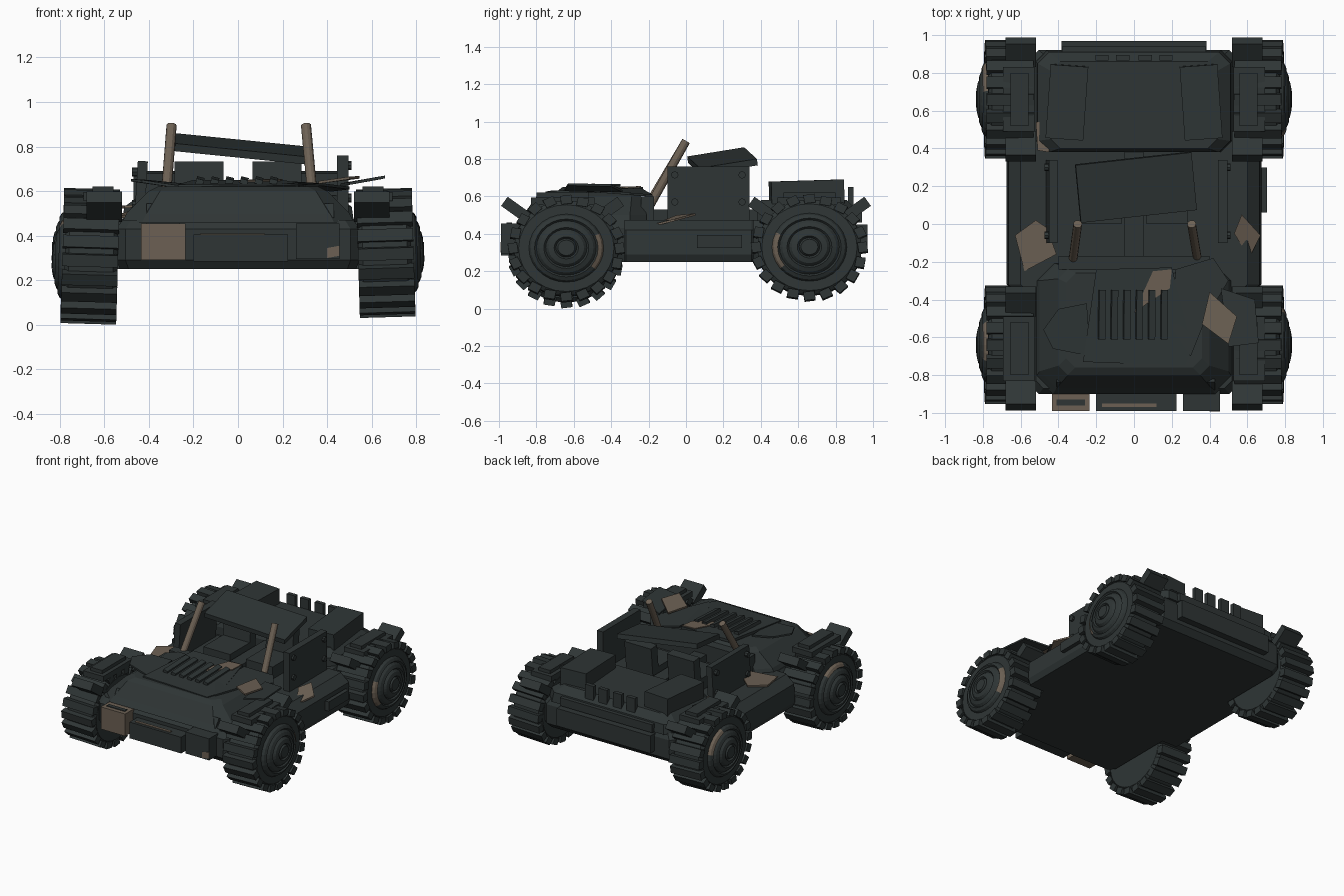
import bpy, bmesh, math
from mathutils import Matrix, Vector, Euler

if "Cube" in bpy.data.objects:
    bpy.data.objects.remove(bpy.data.objects["Cube"])


def material(name, rgb):
    m = bpy.data.materials.new(name)
    m.diffuse_color = (*rgb, 1)
    m.use_nodes = True
    m.node_tree.nodes["Principled BSDF"].inputs["Base Color"].default_value = m.diffuse_color
    return m


SLATE = material("dark slate", (0.028, 0.036, 0.036))
RUST = material("rusty brown", (0.150, 0.118, 0.088))


def finish(name, bm, mats):
    bmesh.ops.recalc_face_normals(bm, faces=bm.faces)
    me = bpy.data.meshes.new(name)
    bm.to_mesh(me)
    bm.free()
    for m in mats:
        me.materials.append(m)
    ob = bpy.data.objects.new(name, me)
    bpy.context.collection.objects.link(ob)
    return ob


def box(name, loc, size, rot=(0, 0, 0), mat=SLATE):
    bm = bmesh.new()
    m = Matrix.Translation(loc) @ Euler(rot).to_matrix().to_4x4() @ Matrix.Diagonal((*size, 1))
    bmesh.ops.create_cube(bm, size=1, matrix=m)
    return finish(name, bm, [mat])


def span(name, x, y, z, mat=SLATE, rot=(0, 0, 0)):
    """Box given by its extents on each axis."""
    return box(name, [(a + b) / 2 for a, b in (x, y, z)], [b - a for a, b in (x, y, z)], rot, mat)


def loft(name, layers, mat=SLATE):
    """Stack of chamfered rectangles: (z, half width, y front, y back, chamfer)."""
    bm = bmesh.new()
    rings = []
    for z, w, y0, y1, c in layers:
        pts = [(-w + c, y0), (w - c, y0), (w, y0 + c), (w, y1 - c),
               (w - c, y1), (-w + c, y1), (-w, y1 - c), (-w, y0 + c)]
        rings.append([bm.verts.new((x, y, z)) for x, y in pts])
    for a, b in zip(rings, rings[1:]):
        for i in range(8):
            j = (i + 1) % 8
            bm.faces.new((a[i], a[j], b[j], b[i]))
    bm.faces.new(rings[0])
    bm.faces.new(rings[-1])
    return finish(name, bm, [mat])


def sheet(name, pts, mat=SLATE, t=0.012):
    """Thin plate hanging below an outline of 3D points."""
    bm = bmesh.new()
    top = [bm.verts.new(p) for p in pts]
    low = [bm.verts.new((p[0], p[1], p[2] - t)) for p in pts]
    bm.faces.new(top)
    bm.faces.new(low[::-1])
    for i in range(len(pts)):
        j = (i + 1) % len(pts)
        bm.faces.new((top[i], low[i], low[j], top[j]))
    return finish(name, bm, [mat])


def rod(name, a, b, r, mat=SLATE, n=12):
    a, b = Vector(a), Vector(b)
    bm = bmesh.new()
    m = Matrix.Translation((a + b) / 2) @ (b - a).to_track_quat('Z', 'Y').to_matrix().to_4x4()
    bmesh.ops.create_cone(bm, cap_ends=True, segments=n, radius1=r, radius2=r,
                          depth=(b - a).length, matrix=m)
    return finish(name, bm, [mat])


# Wheel: lathed tyre with stepped hub, plus skewed tread lugs
PROFILE = [(-.12, .20), (-.12, .255), (-.10, .28), (.10, .28), (.118, .255), (.118, .20),
           (.135, .19), (.145, .17), (.135, .16), (.15, .145), (.16, .12), (.15, .11),
           (.165, .095), (.172, .065), (.16, .055), (.175, .045)]


def wheel(name, x, y, z, side, patch):
    bm = bmesh.new()
    n = 28
    rings = [[bm.verts.new((px * side, r * math.cos(i * math.tau / n), r * math.sin(i * math.tau / n)))
              for i in range(n)] for px, r in PROFILE]
    for k, (a, b) in enumerate(zip(rings, rings[1:])):
        for i in range(n):
            j = (i + 1) % n
            f = bm.faces.new((a[i], a[j], b[j], b[i]))
            if k in (5, 6) and (i - patch) % n < 5:
                f.material_index = 1
    bm.faces.new(rings[0])
    bm.faces.new(rings[-1])
    for i in range(20):
        m = (Matrix.Rotation(i * math.tau / 20, 4, 'X') @ Matrix.Translation((0.003 * side, 0, .285))
             @ Matrix.Rotation(.14, 4, 'X') @ Matrix.Diagonal((.25, .06, .05, 1)))
        bmesh.ops.create_cube(bm, size=1, matrix=m)
    ob = finish(name, bm, [SLATE, RUST])
    ob.location = (x, y, z)
    ob.scale = (1, 1, .91)
    ob.rotation_euler = (0, -.03 * side, 0)


wheel("front_left_wheel", -.66, -.64, .29, -1, 4)
wheel("front_right_wheel", .66, -.64, .32, 1, 25)
wheel("rear_left_wheel", -.66, .66, .325, -1, 1)
wheel("rear_right_wheel", .66, .66, .325, 1, 40)

# Chassis and side sills
loft("chassis", [(.25, .53, -.87, .88, .04), (.29, .545, -.9, .92, .04), (.43, .545, -.9, .92, .04),
                 (.47, .52, -.87, .9, .04)])
loft("side_sills", [(.25, .655, -.33, .36, .01), (.29, .675, -.33, .36, .01), (.42, .665, -.33, .36, .01),
                    (.475, .60, -.33, .36, .01)])
box("sill_step_plate", (.69, .18, .36), (.03, .24, .07))

# Hood and rear deck
loft("hood", [(.46, .52, -.9, -.21, .09), (.50, .50, -.87, -.21, .09), (.60, .40, -.80, -.24, .05),
              (.62, .36, -.76, -.26, .05)])
loft("rear_deck", [(.46, .52, .38, .92, .06), (.53, .51, .38, .91, .06), (.58, .44, .40, .86, .05)])
for s in (-1, 1):
    box("rear_storage_box", (.355 * s, .645, .62), (.2, .39, .13), (.03, 0, .07 * s))

# Rear bumper and upright tabs
span("rear_bumper", (-.385, .385), (.9, .97), (.32, .45))
span("rear_lip", (-.38, .38), (.86, .94), (.46, .52))
for x in (-.17, -.06, .06, .17):
    span("rear_tab", (x - .035, x + .035), (.865, .895), (.50, .65))

# Fenders with outward-tipped flaps
for sx in (-1, 1):
    for sy in (-1, 1):
        cy = .66 * sy
        box("fender_top", (.61 * sx, cy, .575), (.165, .34, .04))
        box("fender_pad", (.605 * sx, cy, .605), (.095, .28, .03))
        for e in (-1, 1):
            box("fender_flap", (.60 * sx, cy + .25 * e, .53), (.16, .15, .06), (.62 * e, 0, 0))

# Front lamp blocks, grille and lamp plates
span("left_lamp_block", (-.435, -.235), (-.99, -.88), (.29, .455), RUST)
span("left_lamp_slot", (-.41, -.26), (-.96, -.93), (.44, .46))
span("right_lamp_block", (.26, .455), (-.99, -.88), (.295, .455))
sheet("right_lamp_rust", [(.40, -.993, .345), (.455, -.993, .355), (.455, -.985, .355), (.40, -.985, .345)], RUST, .045)
span("grille", (-.2, .225), (-.99, -.88), (.285, .405))
span("grille_rust", (-.17, .12), (-.97, -.95), (.40, .41), RUST)
for x in (-.335, .355):
    box("lamp_plate", (x, -.85, .508), (.15, .02, .075), (-.6, 0, 0))

# Hood plates and louvers
sheet("hood_panel", [(-.27, -.73, .63), (.27, -.75, .625), (.31, -.66, .63), (.2, -.23, .65), (-.2, -.24, .65)], t=.02)
for i in range(6):
    box("hood_louver", (-.17 + .066 * i, -.48, .647), (.035, .26, .022), (.04, .25, 0))
sheet("hood_rust_patch", [(.0, -.47, .648), (.05, -.36, .651), (.1, -.25, .655), (.2, -.24, .655),
                          (.19, -.34, .651), (.1, -.40, .65)], RUST, .008)
sheet("left_hood_sheet", [(-.48, -.56, .655), (-.4, -.45, .65), (-.25, -.42, .635), (-.23, -.7, .62), (-.43, -.66, .65)])
sheet("right_hood_sheet", [(.46, -.34, .635), (.64, -.40, .665), (.66, -.63, .67), (.5, -.65, .64)])
sheet("right_rust_sheet", [(.40, -.36, .65), (.545, -.49, .668), (.5, -.635, .665), (.36, -.53, .645)], RUST)
sheet("cowl_sheet", [(.2, -.55, .635), (.3, -.70, .63), (.38, -.5, .635), (.5, -.3, .62), (.42, -.18, .61), (.22, -.24, .645)])

# Rusty scraps on the sills and cockpit
sheet("left_sill_scrap", [(-.63, -.06, .50), (-.52, .02, .50), (-.46, -.02, .52), (-.41, -.16, .51), (-.58, -.25, .48)], RUST)
sheet("right_sill_scrap", [(.57, .05, .51), (.67, -.06, .48), (.61, -.18, .45), (.53, -.05, .50)], RUST)
sheet("floor_scrap", [(-.04, -.2, .49), (.02, -.13, .49), (.04, -.2, .49)], RUST)
sheet("rear_scrap", [(-.51, .39, .535), (-.45, .38, .54), (-.45, .54, .54), (-.52, .54, .535)], RUST)

# Door panels with bolts
span("right_door", (.445, .495), (-.1, .34), (.46, .76))
box("left_door", (-.435, .12, .60), (.045, .44, .27), (0, .06, 0))
for y in (-.06, .30):
    for z in (.57, .715):
        rod("right_door_bolt", (.49, y, z), (.51, y, z), .02, n=8)
        rod("left_door_bolt", (-.45, y, z - .03), (-.475, y, z - .03), .02, n=8)

# Cockpit: seats, floor bar and dashboard
for s in (-1, 1):
    box("seat_cushion", (.175 * s, .12, .52), (.22, .24, .09))
    box("seat_back", (.175 * s, .27, .605), (.22, .07, .25), (-.1, 0, 0))
span("centre_tunnel", (-.05, .05), (-.2, .38), (.46, .53))
span("dashboard", (-.4, .4), (-.24, -.17), (.46, .6))

# Windshield posts and the fallen roof panel
rod("left_post", (-.33, -.24, .49), (-.298, .0, .895), .023, RUST)
rod("right_post", (.34, -.21, .52), (.305, .0, .895), .023, RUST)
box("roof_panel", (.01, .195, .79), (.62, .31, .035), (.16, .1, .11))
